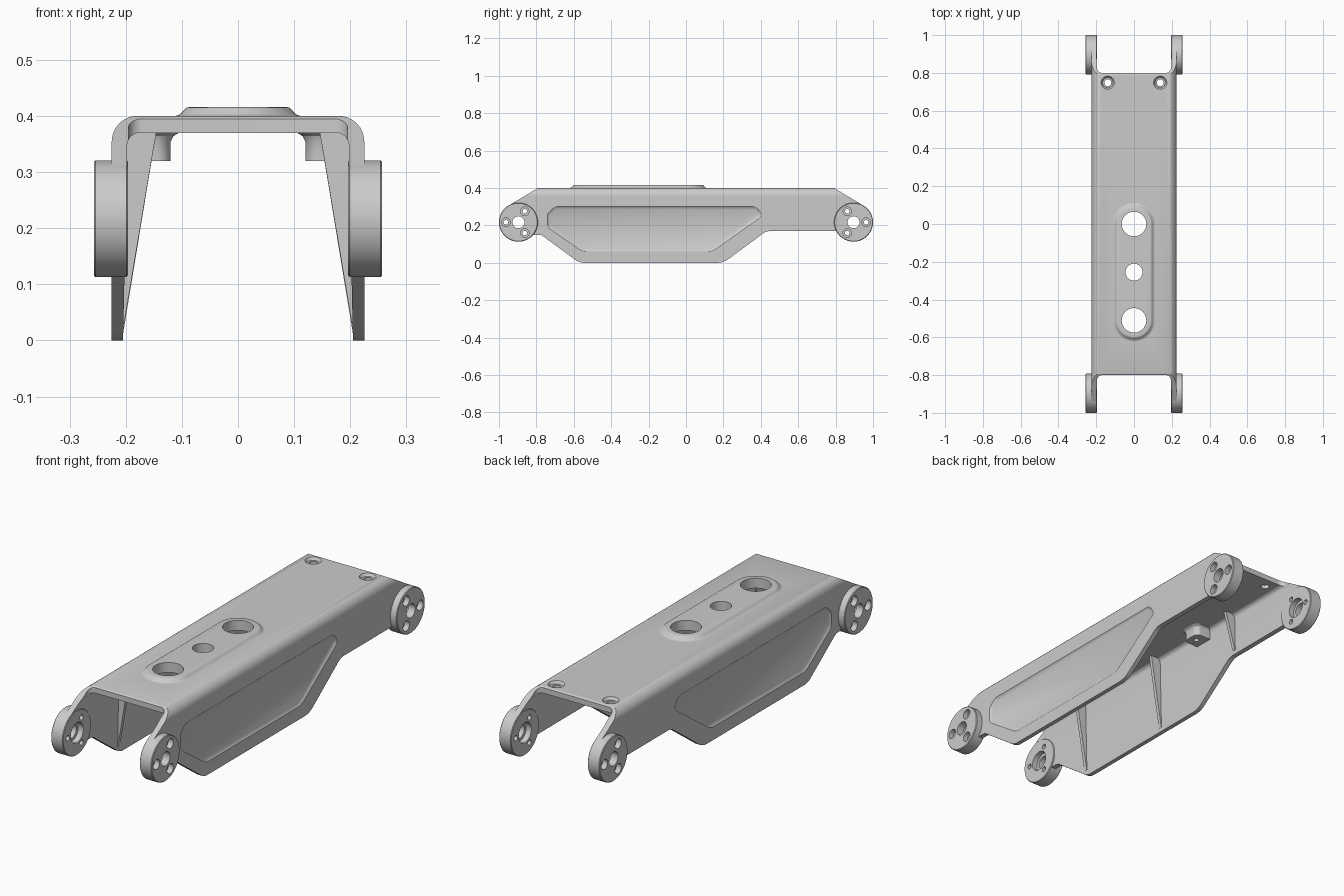
import bpy, bmesh
from math import sin, cos, tan, pi, radians
from mathutils import Vector

if "Cube" in bpy.data.objects:
    bpy.data.objects.remove(bpy.data.objects["Cube"])

LUG_Y, LUG_Z, LUG_R = 0.896, 0.217, 0.104


def rounded(pts, n=8):
    """Polygon of (a, b, radius) corners -> list of 2D points with true arcs."""
    out = []
    for i, (a, b, r) in enumerate(pts):
        p = Vector((a, b))
        if r == 0:
            out.append(p)
            continue
        u = (Vector(pts[i - 1][:2]) - p).normalized()
        v = (Vector(pts[(i + 1) % len(pts)][:2]) - p).normalized()
        half = u.angle(v) / 2
        c = p + (u + v).normalized() * (r / sin(half))
        s, e = p + u * (r / tan(half)) - c, p + v * (r / tan(half)) - c
        out += [c + s.lerp(e, k / n).normalized() * r for k in range(n + 1)]
    return out


def offset(pts, d):
    """Move a counter-clockwise outline inwards by d."""
    out = []
    for i, p in enumerate(pts):
        e1 = (p - pts[i - 1]).normalized()
        e2 = (pts[(i + 1) % len(pts)] - p).normalized()
        n1, n2 = Vector((-e1.y, e1.x)), Vector((-e2.y, e2.x))
        out.append(p + (n1 + n2) * (d / (1 + n1.dot(n2))))
    return out


def circle(a, b, r, n=48):
    return [Vector((a + r * cos(2 * pi * k / n), b + r * sin(2 * pi * k / n))) for k in range(n)]


def stadium(y0, y1, r, n=24):
    top = [Vector((r * cos(pi * k / n), y1 + r * sin(pi * k / n))) for k in range(n + 1)]
    return top + [Vector((-p.x, y0 + y1 - p.y)) for p in top]


def loft(bm, axis, rings):
    """Closed solid through (outline, depth) rings stacked along an axis."""
    place = {'x': lambda p, d: (d, p[0], p[1]),
             'y': lambda p, d: (p[0], d, p[1]),
             'z': lambda p, d: (p[0], p[1], d)}[axis]
    vs = [[bm.verts.new(place(p, d)) for p in pts] for pts, d in rings]
    n = len(vs[0])
    for lo, hi in zip(vs, vs[1:]):
        for i in range(n):
            j = (i + 1) % n
            bm.faces.new((lo[i], lo[j], hi[j], hi[i]))
    bm.faces.new(vs[0])
    bm.faces.new(vs[-1])


def make(name, bm):
    bmesh.ops.recalc_face_normals(bm, faces=bm.faces)
    me = bpy.data.meshes.new(name)
    bm.to_mesh(me)
    bm.free()
    ob = bpy.data.objects.new(name, me)
    bpy.context.collection.objects.link(ob)
    return ob


def boolean(ob, tool, op):
    m = ob.modifiers.new("cut", 'BOOLEAN')
    m.operation, m.object, m.solver = op, tool, 'EXACT'
    bpy.context.view_layer.objects.active = ob
    bpy.ops.object.modifier_apply(modifier=m.name)


# channel body: U section swept along y
bm = bmesh.new()
section = rounded([(-0.225, -0.01, 0), (-0.205, -0.01, 0), (-0.197, 0.37, 0.022), (0.197, 0.37, 0.022),
                   (0.205, -0.01, 0), (0.225, -0.01, 0), (0.225, 0.4, 0.045), (-0.225, 0.4, 0.045)])
loft(bm, 'y', [(section, -1.0), (section, 1.0)])
body = make("channel_body", bm)

# side silhouette that trims the channel
bm = bmesh.new()
side = rounded([(-0.79, 0.401, 0.02), (-0.948, 0.306, 0), (-0.896, 0.217, 0), (-0.85, 0.15, 0),
                (-0.775, 0.15, 0.04), (-0.57, 0.0, 0.08), (0.2, 0.0, 0.1), (0.43, 0.17, 0.07),
                (0.85, 0.17, 0), (0.896, 0.217, 0), (0.948, 0.306, 0), (0.79, 0.401, 0.02)])
loft(bm, 'x', [(side, -0.3), (side, 0.3)])
trim = make("silhouette_cutter", bm)

# end notches in the top plate and recessed side panels
bm = bmesh.new()
for s in (-1, 1):
    notch = rounded([(-0.195, s * 0.8, 0.025), (0.195, s * 0.8, 0.025),
                     (0.195, s * 1.1, 0), (-0.195, s * 1.1, 0)])
    loft(bm, 'z', [(notch, 0.25), (notch, 0.5)])
    panel = rounded([(-0.74, 0.19, 0.03), (-0.555, 0.06, 0.08), (0.14, 0.06, 0.08), (0.415, 0.255, 0.025),
                     (0.37, 0.3, 0.03), (-0.7, 0.3, 0.03), (-0.74, 0.265, 0.03)], 5)
    loft(bm, 'x', [(panel, s * 0.235), (panel, s * 0.225), (offset(panel, 0.004), s * 0.222),
                   (offset(panel, 0.014), s * 0.217)])
recess = make("notch_and_panel_cutter", bm)

# all drilled holes
bm = bmesh.new()
for y, r in ((0, 0.065), (-0.255, 0.045), (-0.51, 0.065)):
    loft(bm, 'z', [(circle(0, y, r), 0.35), (circle(0, y, r), 0.43)])
for sx in (-1, 1):
    x = sx * 0.139
    loft(bm, 'z', [(circle(x, 0.748, r), z) for r, z in
                   ((0.018, 0.35), (0.018, 0.388), (0.027, 0.388), (0.035, 0.4), (0.035, 0.42))])
    loft(bm, 'z', [(circle(sx * 0.155, 0.25, 0.012, 24), z) for z in (0.31, 0.362)])
    for sy in (-1, 1):
        cy = sy * LUG_Y
        loft(bm, 'x', [(circle(cy, LUG_Z, r), sx * x) for r, x in
                       ((0.046, 0.18), (0.046, 0.222), (0.032, 0.222), (0.032, 0.27))])
        for k in range(3):
            a = 2 * pi * k / 3
            hy, hz = cy + sy * 0.067 * cos(a), LUG_Z + 0.067 * sin(a)
            loft(bm, 'x', [(circle(hy, hz, r, 32), sx * x) for r, x in
                           ((0.012, 0.18), (0.012, 0.232), (0.023, 0.232), (0.023, 0.27))])
holes = make("hole_cutter", bm)

# round hinge lugs at the four ends
bm = bmesh.new()
for sx in (-1, 1):
    for sy in (-1, 1):
        rim = [(LUG_R - 0.003, 0.196), (LUG_R, 0.199), (LUG_R, 0.254), (LUG_R - 0.003, 0.257)]
        loft(bm, 'x', [(circle(sy * LUG_Y, LUG_Z, r, 64), sx * x) for r, x in rim])
lugs = make("hinge_lugs", bm)

# raised pad on top
bm = bmesh.new()
loft(bm, 'z', [(stadium(-0.51, 0, r), z) for r, z in
               ((0.112, 0.39), (0.112, 0.4), (0.106, 0.4015), (0.101, 0.405),
                (0.095, 0.412), (0.091, 0.415), (0.086, 0.416))])
pad = make("raised_top_pad", bm)

# screw bosses under the top plate
bm = bmesh.new()
for s in (-1, 1):
    tab = rounded([(s * 0.12, 0.205, 0.025), (s * 0.21, 0.205, 0),
                   (s * 0.21, 0.295, 0), (s * 0.12, 0.295, 0.025)])
    grow = [Vector((p.x - s * 0.016 * (abs(p.x) < 0.2), 0.25 + (p.y - 0.25) * 1.3)) for p in tab]
    mid = [p.lerp(q, 0.3) for p, q in zip(tab, grow)]
    loft(bm, 'z', [(tab, 0.32), (tab, 0.354), (mid, 0.364), (grow, 0.371), (grow, 0.375)])
bosses = make("screw_bosses", bm)

# triangular stiffening ribs inside the walls
bm = bmesh.new()
for s in (-1, 1):
    for y, foot in ((-0.58, 0.03), (-0.06, 0.02), (0.46, 0.19)):
        tri = [Vector((s * x, z)) for x, z in
               ((0.145, 0.375), (0.204 - foot * 0.03, foot), (0.21, foot), (0.204, 0.375))]
        loft(bm, 'y', [(tri, y - 0.008), (tri, y + 0.008)])
ribs = make("wall_ribs", bm)

boolean(body, trim, 'INTERSECT')
boolean(body, recess, 'DIFFERENCE')
for ob in (body, lugs, pad, bosses):
    boolean(ob, holes, 'DIFFERENCE')
for ob in (trim, recess, holes):
    bpy.data.objects.remove(ob)

# smooth shading with sharp edges kept
bpy.ops.object.select_all(action='DESELECT')
for ob in (body, lugs, pad, bosses, ribs):
    ob.select_set(True)
bpy.context.view_layer.objects.active = body
bpy.ops.object.shade_smooth_by_angle(angle=radians(30))
